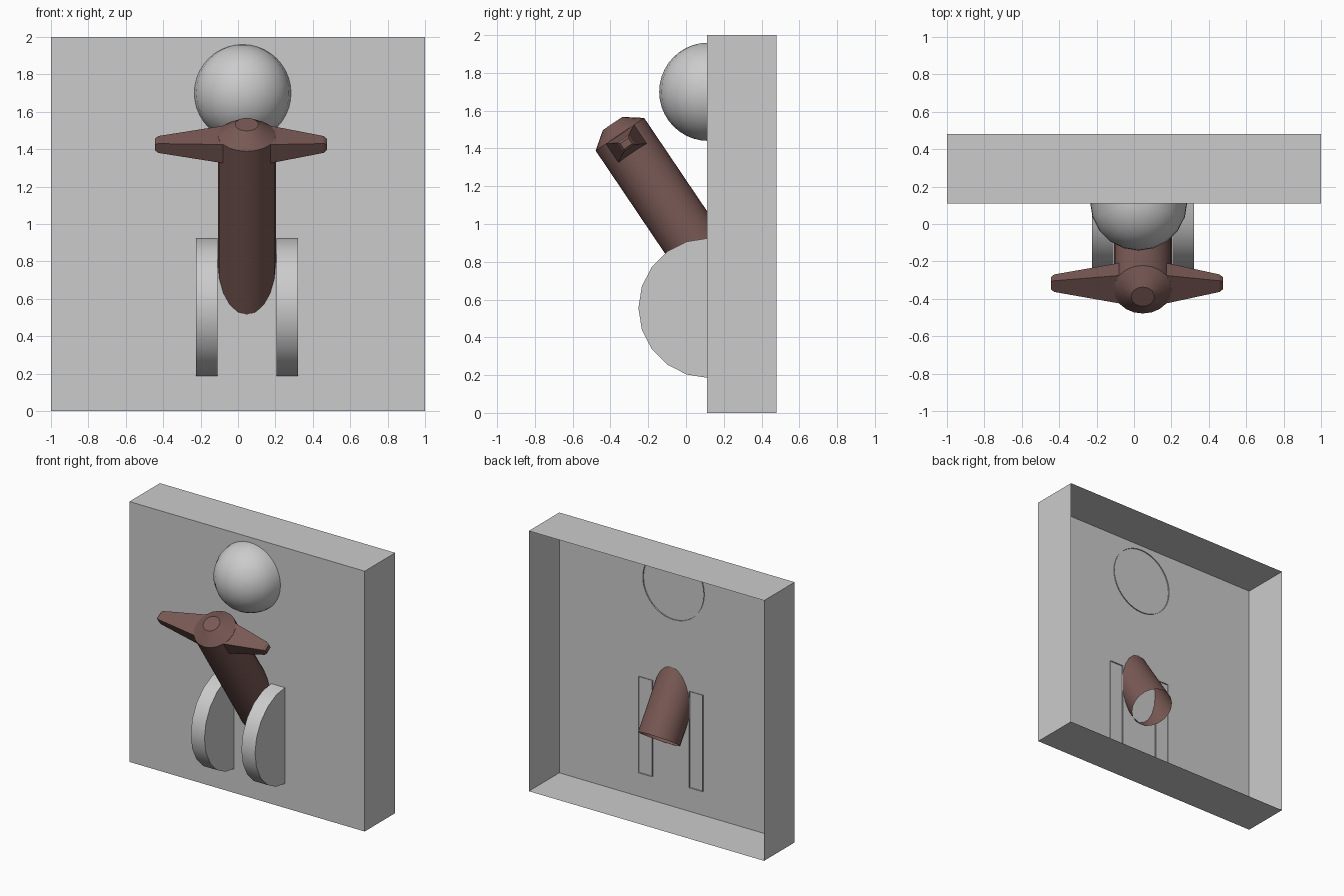
import bpy, bmesh, math
from mathutils import Matrix

if "Cube" in bpy.data.objects:
    bpy.data.objects.remove(bpy.data.objects["Cube"])

SIDES = 20
wood = bpy.data.materials.new("brown")
wood.diffuse_color = (0.19, 0.1, 0.09, 1)
wood.use_nodes = True
wood.node_tree.nodes["Principled BSDF"].inputs["Base Color"].default_value = wood.diffuse_color


def finish(name, bm, mat=None, smooth=True):
    bmesh.ops.recalc_face_normals(bm, faces=bm.faces)
    me = bpy.data.meshes.new(name)
    bm.to_mesh(me)
    bm.free()
    ob = bpy.data.objects.new(name, me)
    bpy.context.collection.objects.link(ob)
    if mat:
        me.materials.append(mat)
    if smooth:
        bpy.ops.object.select_all(action='DESELECT')
        ob.select_set(True)
        bpy.context.view_layer.objects.active = ob
        bpy.ops.object.shade_smooth_by_angle(angle=math.radians(30))
    return ob


def loft(bm, rings):
    """Skin a list of point rings with quads and return the vertex rings."""
    vs = [[bm.verts.new(p) for p in r] for r in rings]
    for a, b in zip(vs, vs[1:]):
        n = len(a)
        for i in range(n):
            bm.faces.new((a[i], a[(i + 1) % n], b[(i + 1) % n], b[i]))
    return vs


def circle(r, z):
    return [(r * math.cos(2 * math.pi * i / SIDES), r * math.sin(2 * math.pi * i / SIDES), z)
            for i in range(SIDES)]


def open_back(bm, y):
    """Cut away everything behind the given y, leaving the back open."""
    bmesh.ops.bisect_plane(bm, geom=bm.verts[:] + bm.edges[:] + bm.faces[:], dist=1e-5,
                           plane_co=(0, y, 0), plane_no=(0, 1, 0), clear_outer=True)


# Wall panel: box with an open back
bm = bmesh.new()
front, back = [[(-1, y, 0), (1, y, 0), (1, y, 2), (-1, y, 2)] for y in (0.11, 0.48)]
rings = loft(bm, [front, back])
bm.faces.new(rings[0])
finish("wall_panel", bm, smooth=False)

# Upper dome
bm = bmesh.new()
bmesh.ops.create_uvsphere(bm, u_segments=SIDES, v_segments=SIDES, radius=0.26,
                          matrix=Matrix.Translation((0.025, 0.118, 1.70)))
open_back(bm, 0.118)
finish("dome", bm)

# Two half discs flanking the post
for side, x in (("left", -0.167), ("right", 0.263)):
    bm = bmesh.new()
    bmesh.ops.create_cone(bm, cap_ends=True, segments=SIDES, radius1=0.37, radius2=0.37, depth=0.116,
                          matrix=Matrix.Translation((x, 0.118, 0.555)) @ Matrix.Rotation(math.pi / 2, 4, 'Y'))
    open_back(bm, 0.118)
    finish("half_disc_" + side, bm)

# Tilted frame shared by the post and its handles
tilt = Matrix.Translation((0.047, -0.35, 1.475)) @ Matrix.Rotation(math.radians(34), 4, 'X')

# Post: open at the bottom, tapered cap at the top
bm = bmesh.new()
rings = loft(bm, [circle(0.155, -1.09), circle(0.155, 0), circle(0.062, 0.069)])
bm.faces.new(rings[-1])
bm.transform(tilt)
finish("post", bm, wood)

# Handles: tapered bars with chamfered tips
for side, s, tip in (("left", -1, 0.492), ("right", 1, 0.429)):
    bm = bmesh.new()
    sections = [(0.09, 0.092, 0.062), (0.126, 0.09, 0.06), (tip - 0.018, 0.036, 0.03), (tip, 0.026, 0.018)]
    rings = loft(bm, [[(s * x, j * a, -0.06 + k * b) for j, k in ((-1, -1), (1, -1), (1, 1), (-1, 1))]
                      for x, a, b in sections])
    bm.faces.new(rings[-1])
    bm.transform(tilt)
    finish("handle_" + side, bm, wood, smooth=False)
